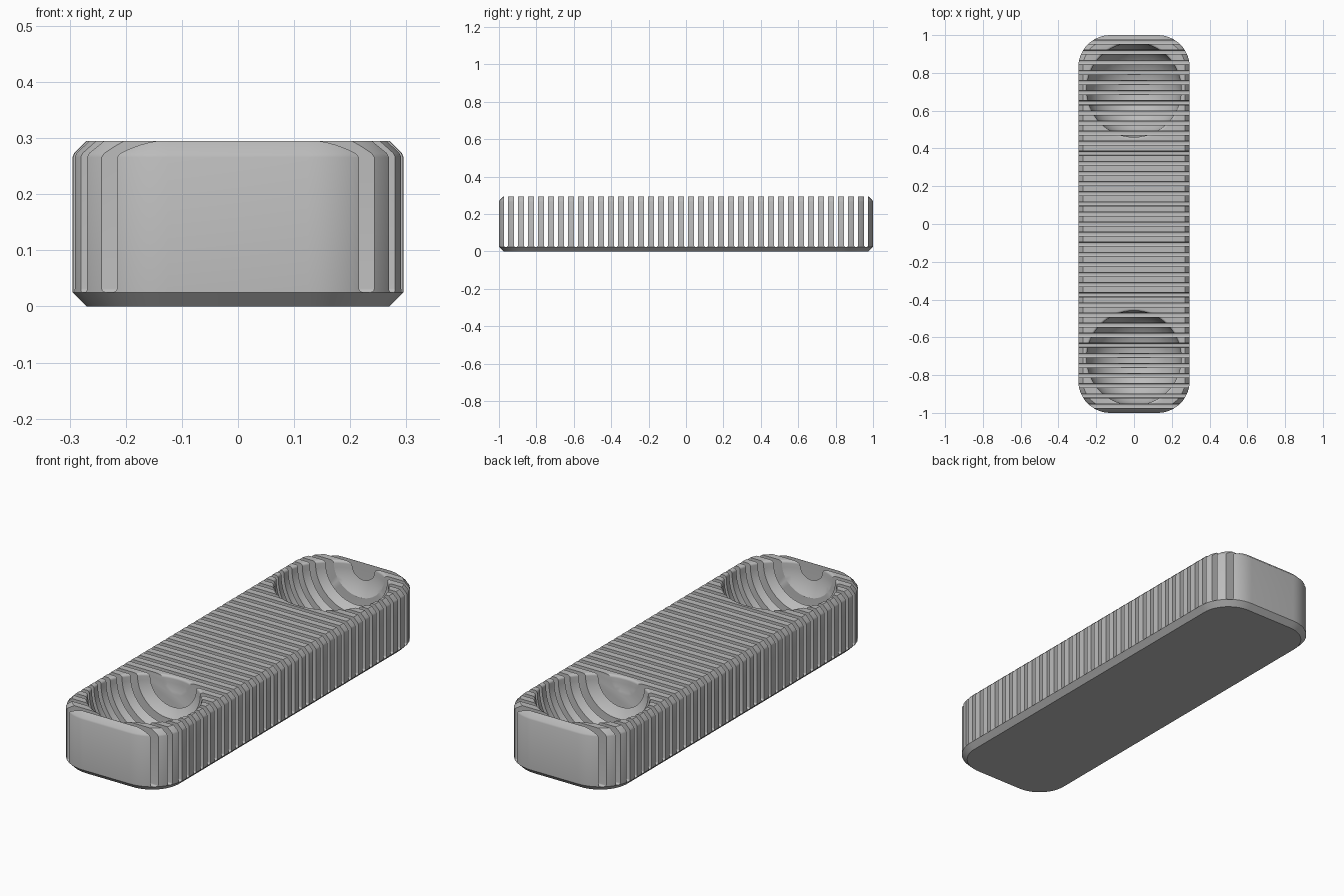
import bpy, bmesh, math

if "Cube" in bpy.data.objects:
    bpy.data.objects.remove(bpy.data.objects["Cube"], do_unlink=True)

HALF_X, HALF_Y, HEIGHT = 0.295, 1.0, 0.295
CORNER, CHAMFER = 0.17, 0.025
PITCH, SLOT, FLOOR = 0.0535, 0.0215, 0.025
BOWL_Y, BOWL_R, RIM = 0.71, 0.25, 0.012

grey = bpy.data.materials.new("plain_grey")
grey.use_nodes = True
colour = (0.5, 0.5, 0.5, 1)
grey.diffuse_color = colour
grey.node_tree.nodes["Principled BSDF"].inputs["Base Color"].default_value = colour


def skin(bm, rings):
    """Join matching closed loops of points into a capped solid."""
    loops = [[bm.verts.new(p) for p in ring] for ring in rings]
    n = len(loops[0])
    for a, b in zip(loops, loops[1:]):
        for i in range(n):
            j = (i + 1) % n
            bm.faces.new((a[i], a[j], b[j], b[i]))
    bm.faces.new(loops[0][::-1])
    bm.faces.new(loops[-1])


def make_object(name, bm):
    bmesh.ops.recalc_face_normals(bm, faces=bm.faces[:])
    mesh = bpy.data.meshes.new(name)
    bm.to_mesh(mesh)
    bm.free()
    mesh.materials.append(grey)
    ob = bpy.data.objects.new(name, mesh)
    bpy.context.collection.objects.link(ob)
    return ob


def outline(inset, z, steps=14):
    """Rounded rectangle, shrunk by inset."""
    r = CORNER - inset
    points = []
    for k, (sx, sy) in enumerate(((1, 1), (-1, 1), (-1, -1), (1, -1))):
        for i in range(steps + 1):
            a = math.pi / 2 * (k + i / steps)
            points.append((sx * (HALF_X - CORNER) + r * math.cos(a),
                           sy * (HALF_Y - CORNER) + r * math.sin(a), z))
    return points


# Chamfered block
bm = bmesh.new()
skin(bm, [outline(CHAMFER, 0), outline(0, CHAMFER),
          outline(0, HEIGHT - CHAMFER - 0.004),
          outline(0.003, HEIGHT - CHAMFER + 0.003),
          outline(CHAMFER, HEIGHT)])
body = make_object("ribbed_tray", bm)

# Bowl cutters: hemispheres with a rolled rim
bm = bmesh.new()
profile = [(BOWL_R * math.sin(a), HEIGHT - RIM - (BOWL_R - RIM) * math.cos(a))
           for a in (math.pi / 2 * i / 20 for i in range(1, 21))]
profile += [(BOWL_R + RIM * (1 - math.cos(a)), HEIGHT - RIM + RIM * math.sin(a))
            for a in (math.pi / 2 * i / 5 for i in range(1, 6))]
profile.append((BOWL_R + RIM, HEIGHT + 0.1))
for side in (-1, 1):
    skin(bm, [[(r * math.cos(t), side * BOWL_Y + r * math.sin(t), z)
               for t in (math.tau * i / 64 for i in range(64))]
              for r, z in profile])
bowls = make_object("bowl_cutter", bm)

# Slot cutters: cross slots with rounded floors
bm = bmesh.new()
fillet = 0.007
half = SLOT / 2
section = [(half, HEIGHT + 0.1), (-half, HEIGHT + 0.1)]
for sign, start in ((-1, math.pi), (1, 1.5 * math.pi)):
    for i in range(5):
        a = start + math.pi / 2 * i / 4
        section.append((sign * (half - fillet) + fillet * math.cos(a),
                        FLOOR + fillet + fillet * math.sin(a)))
for k in range(-18, 19):
    skin(bm, [[(x, k * PITCH + y, z) for y, z in section] for x in (-0.4, 0.4)])
slots = make_object("slot_cutter", bm)

# Cut the block, then discard the cutters
bpy.context.view_layer.objects.active = body
for cutter in (bowls, slots):
    cutter.hide_render = True
    cut = body.modifiers.new(cutter.name, "BOOLEAN")
    cut.operation = "DIFFERENCE"
    cut.solver = "EXACT"
    cut.object = cutter
    bpy.ops.object.modifier_apply(modifier=cut.name)
    bpy.data.objects.remove(cutter, do_unlink=True)

bpy.ops.object.select_all(action="DESELECT")
body.select_set(True)
bpy.ops.object.shade_smooth_by_angle(angle=math.radians(30))
